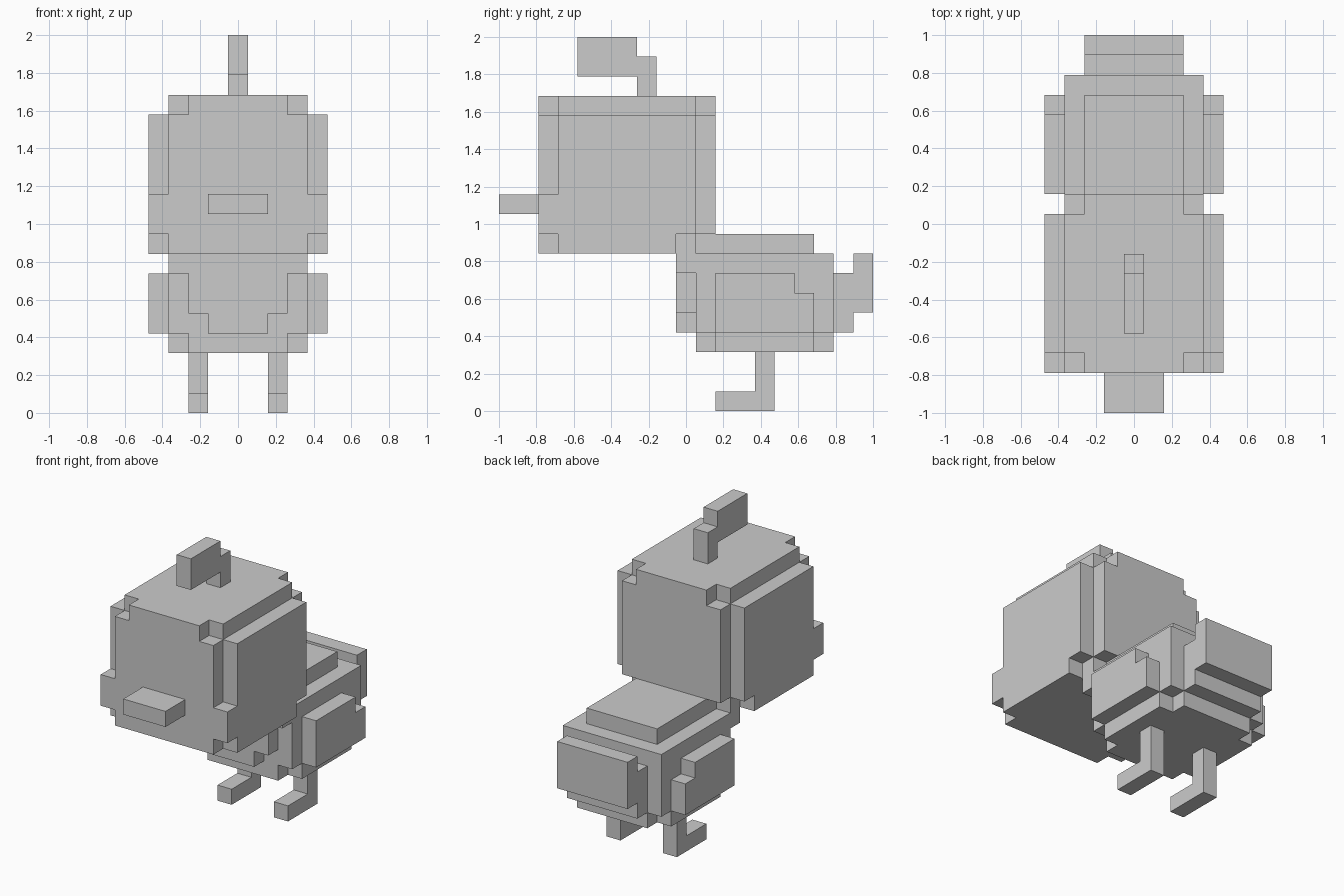
import bpy
import bmesh
import math
from mathutils import Vector

if "Cube" in bpy.data.objects:
    bpy.data.objects.remove(bpy.data.objects["Cube"])

U = 2 / 19  # one block


def part(name, *boxes):
    """Join boxes (x0, x1, y0, y1, z0, z1, in block units) into one clean closed skin."""
    cells = set()
    for x0, x1, y0, y1, z0, z1 in boxes:
        for i in range(round(x1 - x0)):
            for j in range(round(y1 - y0)):
                for k in range(round(z1 - z0)):
                    cells.add((x0 + i, y0 + j, z0 + k))
    bm = bmesh.new()
    for c in cells:
        for axis in range(3):
            for side in (0, 1):
                n = list(c)
                n[axis] += 1 if side else -1
                if tuple(n) in cells:
                    continue
                a, b = (axis + 1) % 3, (axis + 2) % 3
                corners = []
                for s, t in ((0, 0), (1, 0), (1, 1), (0, 1)):
                    p = list(c)
                    p[axis] += side
                    p[a] += s
                    p[b] += t
                    corners.append(bm.verts.new(Vector(p) * U))
                bm.faces.new(corners if side else corners[::-1])
    bmesh.ops.remove_doubles(bm, verts=bm.verts, dist=U * 0.01)
    bmesh.ops.dissolve_limit(bm, angle_limit=math.radians(1),
                             verts=bm.verts, edges=bm.edges)
    mesh = bpy.data.meshes.new(name)
    bm.to_mesh(mesh)
    bm.free()
    obj = bpy.data.objects.new(name, mesh)
    bpy.context.collection.objects.link(obj)
    return obj


def mid(w, *yz):
    """Box centred on x = 0 with half width w."""
    return (-w, w, *yz)


# Head: stepped block with cheeks and notched corners
part("head",
     mid(4.5, -6.5, 0.5, 9, 15), mid(3.5, -7.5, 1.5, 9, 15),
     mid(3.5, -6.5, 0.5, 15, 16), mid(2.5, -7.5, 1.5, 15, 16),
     mid(4.5, -6.5, -0.5, 8, 9), mid(3.5, -7.5, 0.5, 8, 9), mid(2.5, 0.5, 1.5, 8, 9),
     mid(4.5, -7.5, -6.5, 9, 11))
part("beak", mid(1.5, -9.5, -7.5, 10, 11))
part("crest", mid(0.5, -2.5, -1.5, 16, 18), mid(0.5, -5.5, -2.5, 17, 19))

# Body with stepped belly and breast
part("body",
     mid(3.5, 0.5, 7.5, 4, 8),
     mid(3.5, 1.5, 6.5, 3, 4), mid(2.5, 0.5, 7.5, 3, 4),
     mid(3.5, -0.5, 0.5, 7, 8), mid(2.5, -0.5, 0.5, 5, 7), mid(1.5, -0.5, 0.5, 4, 5))
part("back_plate", mid(2.5, 1.5, 6.5, 8, 9))
part("tail", mid(2.5, 7.5, 8.5, 4, 7), mid(2.5, 8.5, 9.5, 5, 8))

# Wings and legs on both sides
for side, label in ((-1, "left"), (1, "right")):
    def span(a, b):
        return (a, b) if side > 0 else (-b, -a)
    wx, lx = span(3.5, 4.5), span(1.5, 2.5)
    part(label + "_wing", (*wx, 1.5, 5.5, 4, 7), (*wx, 5.5, 6.5, 4, 6))
    part(label + "_leg", (*lx, 3.5, 4.5, 0, 3), (*lx, 1.5, 3.5, 0, 1))
